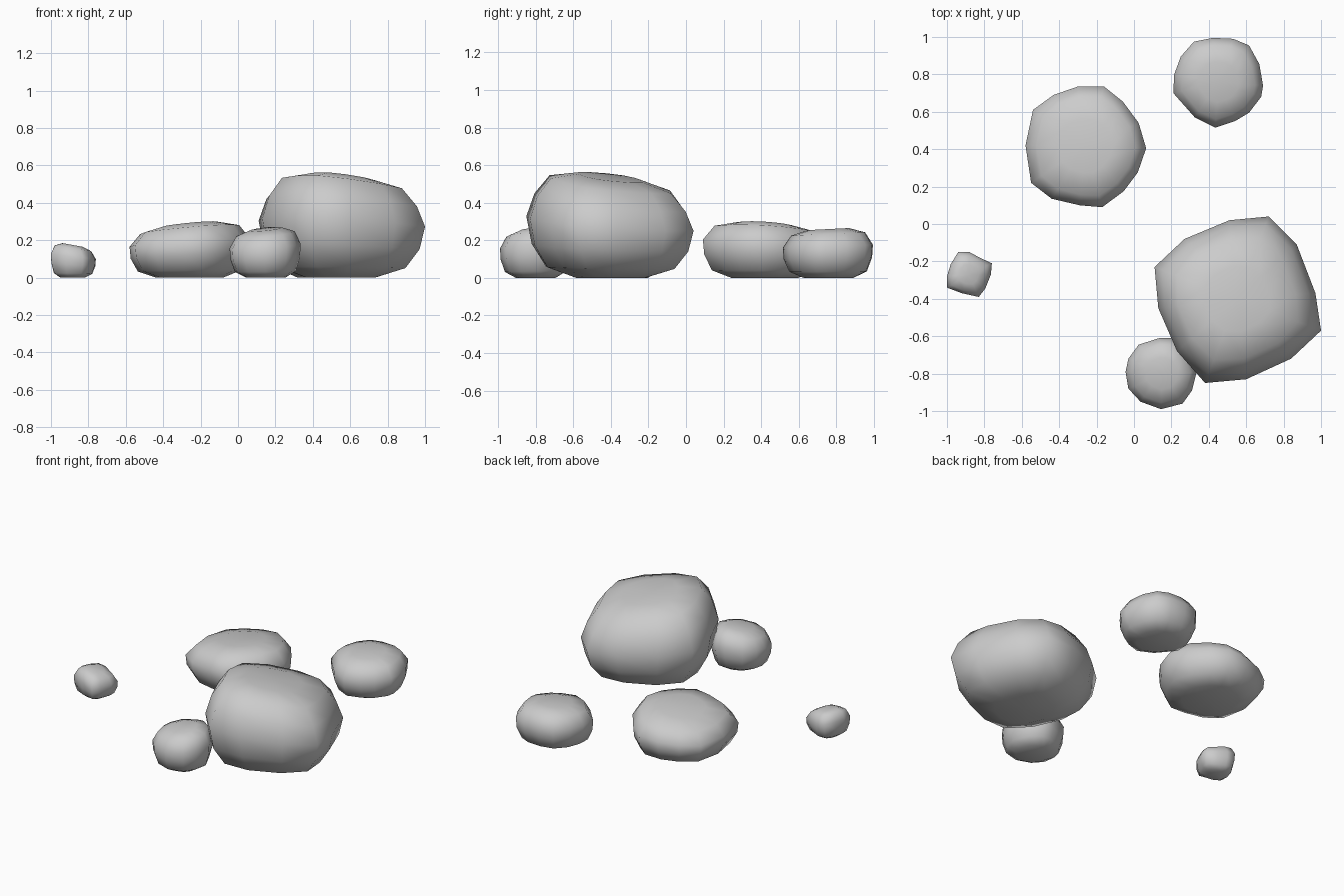
import bpy, bmesh

if "Cube" in bpy.data.objects:
    bpy.data.objects.remove(bpy.data.objects["Cube"])


def rock(name, centre, outline, height, tilt, rings):
    """Loft a plan outline through (height fraction, width scale) rings; the top is tilted.
    Rings round off toward a circle as they shrink."""
    cx, cy = centre
    bm = bmesh.new()
    n = len(outline)
    mean = sum(((x - cx) ** 2 + (y - cy) ** 2) ** .5 for x, y in outline) / n

    def vert(px, py, t, s):
        dx, dy = px - cx, py - cy
        r = max((dx * dx + dy * dy) ** .5, 1e-6)
        k = s * (s + (1 - s) * mean / r)
        dx, dy = dx * k, dy * k
        z = t * (height + tilt[0] * dx + tilt[1] * dy)
        return bm.verts.new((cx + dx, cy + dy, z))

    loops = [[vert(px, py, t, s) for px, py in outline] for t, s in rings]
    for a, b in zip(loops, loops[1:]):
        for i in range(n):
            j = (i + 1) % n
            bm.faces.new((a[i], a[j], b[j], b[i]))
    # close underside and crown with fans
    for loop, t in ((loops[0], 0.0), (loops[-1], 1.0)):
        pole = vert(cx, cy, t, 0)
        for i in range(n):
            bm.faces.new((loop[i], loop[(i + 1) % n], pole))
    bmesh.ops.recalc_face_normals(bm, faces=bm.faces)
    for f in bm.faces:
        f.smooth = True
    mesh = bpy.data.meshes.new(name)
    bm.to_mesh(mesh)
    bm.free()
    obj = bpy.data.objects.new(name, mesh)
    bpy.context.collection.objects.link(obj)
    return obj


SMALL = [(0, .55), (.13, .86), (.4, .98), (.65, 1), (.9, .82), (1, .45)]

# Large boulder, highest toward the front left
rock("large_boulder", (.55, -.4),
     [(.11, -.23), (.27, -.08), (.51, .02), (.72, .04), (.87, -.11), (.97, -.37),
      (1, -.57), (.84, -.72), (.6, -.83), (.38, -.85), (.23, -.68), (.13, -.45)],
     .535, (-.11, -.12),
     [(0, .42), (.1, .78), (.3, .94), (.54, 1), (.75, .91), (.93, .74), (1, .4)])

# Wide low boulder behind
rock("wide_boulder", (-.26, .42),
     [(-.58, .42), (-.54, .61), (-.43, .69), (-.3, .735), (-.16, .735), (-.06, .655),
      (.025, .54), (.065, .405), (.02, .275), (-.055, .175), (-.17, .09), (-.29, .1),
      (-.44, .135), (-.55, .22)],
     .285, (.1, -.06), SMALL)

# Back right stone
rock("back_stone", (.45, .76),
     [(.21, .7), (.215, .8), (.25, .895), (.32, .975), (.42, .995), (.53, .99),
      (.615, .955), (.67, .855), (.69, .74), (.68, .68), (.615, .595), (.54, .55),
      (.435, .515), (.325, .57)],
     .26, (0, .05), SMALL)

# Front stone leaning on the large boulder
rock("front_stone", (.15, -.8),
     [(-.045, -.79), (-.03, -.72), (.025, -.645), (.135, -.61), (.205, -.61), (.28, -.67),
      (.335, -.79), (.31, -.89), (.26, -.96), (.145, -.99), (.035, -.95), (-.03, -.88)],
     .26, (.1, .1), SMALL)

# Pebble on the left
rock("pebble", (-.885, -.27),
     [(-1, -.28), (-.98, -.215), (-.94, -.15), (-.88, -.15), (-.825, -.18), (-.76, -.21),
      (-.765, -.27), (-.795, -.345), (-.83, -.39), (-.92, -.37), (-1, -.34)],
     .175, (-.18, 0), SMALL)
